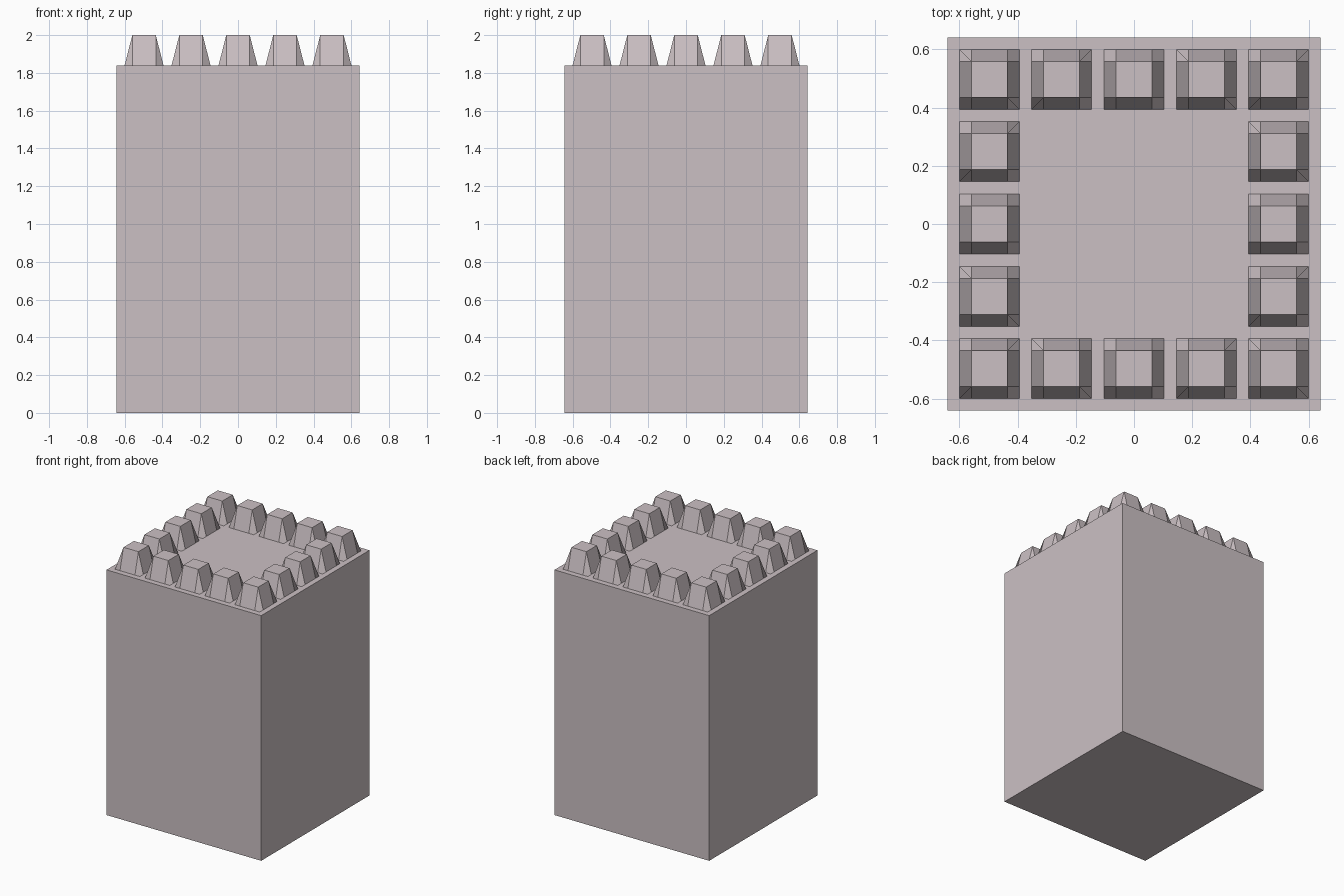
import bpy, bmesh

if "Cube" in bpy.data.objects:
    bpy.data.objects.remove(bpy.data.objects["Cube"])

HALF, DECK, TOP = 0.642, 1.84, 2.0      # block half width, deck height, merlon top
STEP, BASE, CAP = 0.2487, 0.103, 0.062  # merlon spacing, base half, top half

stone = bpy.data.materials.new("stone")
stone.diffuse_color = (0.60, 0.53, 0.55, 1)
stone.use_nodes = True
stone.node_tree.nodes["Principled BSDF"].inputs["Base Color"].default_value = stone.diffuse_color


def make_object(name, bm):
    mesh = bpy.data.meshes.new(name)
    bm.to_mesh(mesh)
    bm.free()
    mesh.materials.append(stone)
    obj = bpy.data.objects.new(name, mesh)
    bpy.context.collection.objects.link(obj)
    return obj


# Tower block
bm = bmesh.new()
bmesh.ops.create_cube(bm, size=1)
for v in bm.verts:
    v.co = (v.co.x * 2 * HALF, v.co.y * 2 * HALF, (v.co.z + 0.5) * DECK)
make_object("tower_block", bm)


# Tapered merlon: square cap, four sloping sides and four corner facets
def add_merlon(bm, cx, cy):
    def vert(x, y, z):
        return bm.verts.new((cx + x, cy + y, z))
    corners = []
    for sx, sy in ((-1, -1), (1, -1), (1, 1), (-1, 1)):
        a = vert(sx * CAP, sy * BASE, DECK)
        b = vert(sx * BASE, sy * CAP, DECK)
        if sx * sy < 0:
            before, after = a, b
        else:
            before, after = b, a
        corners.append((vert(sx * CAP, sy * CAP, TOP), before,
                        vert(sx * BASE, sy * BASE, DECK), after))
    bm.faces.new([c[0] for c in corners])
    for i, (cap, before, outer, after) in enumerate(corners):
        nxt = corners[(i + 1) % 4]
        bm.faces.new((cap, before, outer, after))
        bm.faces.new((cap, after, nxt[1], nxt[0]))


# Ring of merlons around the deck edge
bm = bmesh.new()
for i in range(-2, 3):
    for j in range(-2, 3):
        if max(abs(i), abs(j)) == 2:
            add_merlon(bm, i * STEP, j * STEP)
make_object("merlons", bm)
